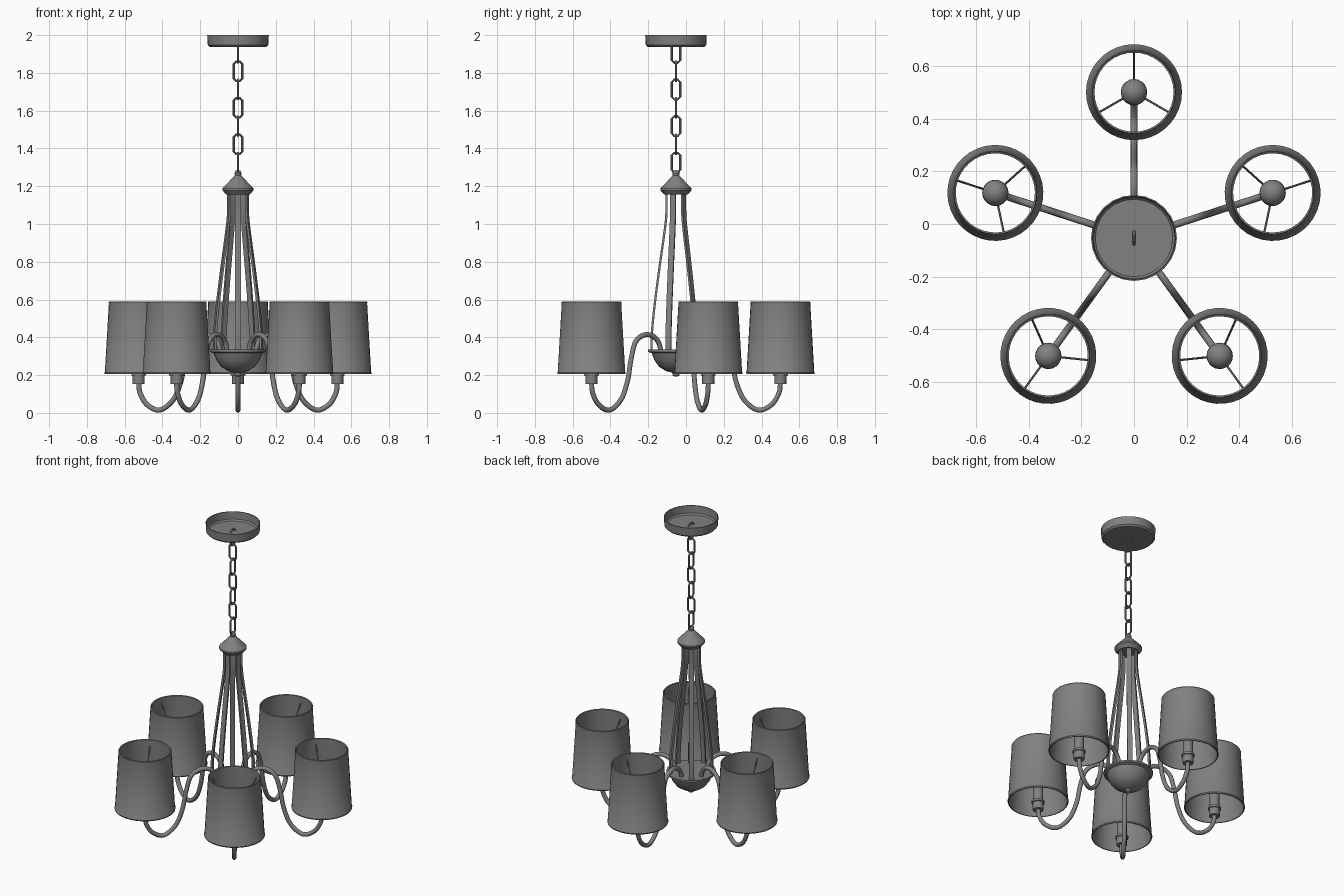
import bpy, bmesh, math
from mathutils import Vector, Matrix

cube = bpy.data.objects.get("Cube")
if cube:
    bpy.data.objects.remove(cube)

CY = -0.053           # hub position on y
REACH = 0.553         # hub to lamp distance
HUB = Matrix.Translation((0, CY, 0))

grey = bpy.data.materials.new("warm grey metal")
grey.use_nodes = True
COLOUR = (0.22, 0.22, 0.22, 1)
grey.diffuse_color = COLOUR
grey.node_tree.nodes["Principled BSDF"].inputs["Base Color"].default_value = COLOUR


def finish(name, bm, matrix, angle=35):
    bmesh.ops.remove_doubles(bm, verts=bm.verts, dist=1e-5)
    bmesh.ops.recalc_face_normals(bm, faces=bm.faces)
    mesh = bpy.data.meshes.new(name)
    bm.to_mesh(mesh)
    bm.free()
    mesh.materials.append(grey)
    obj = bpy.data.objects.new(name, mesh)
    bpy.context.collection.objects.link(obj)
    obj.matrix_world = matrix
    bpy.ops.object.select_all(action='DESELECT')
    bpy.context.view_layer.objects.active = obj
    obj.select_set(True)
    bpy.ops.object.shade_smooth_by_angle(angle=math.radians(angle))
    return obj


def skin(bm, rings, closed_rings, closed_section):
    """Join neighbouring rings of points with faces."""
    rows = [[bm.verts.new(p) for p in ring] for ring in rings]
    count, n = len(rows), len(rows[0])
    for i in range(count if closed_rings else count - 1):
        a, b = rows[i], rows[(i + 1) % count]
        for j in range(n if closed_section else n - 1):
            k = (j + 1) % n
            bm.faces.new((a[j], a[k], b[k], b[j]))
    return rows


def lathe(name, profile, matrix=HUB, sides=32, hollow=False):
    """Revolve (radius, z) points; hollow closes the profile into a loop."""
    bm = bmesh.new()
    rings = []
    for i in range(sides):
        a = math.tau * i / sides
        rings.append([(r * math.cos(a), r * math.sin(a), z) for r, z in profile])
    skin(bm, rings, True, hollow)
    bmesh.ops.dissolve_degenerate(bm, dist=1e-6, edges=bm.edges)
    return finish(name, bm, matrix)


def sweep(name, path, section, matrix=HUB, closed=False):
    """Sweep a (sideways, normal) section along (x, z) points."""
    bm = bmesh.new()
    pts = [Vector((x, 0, z)) for x, z in path]
    n, rings = len(pts), []
    for i, p in enumerate(pts):
        before = pts[i - 1] if closed or i else p
        after = pts[(i + 1) % n] if closed or i < n - 1 else p
        t = (after - before).normalized()
        normal = Vector((-t.z, 0, t.x))
        rings.append([p + normal * v + Vector((0, u, 0)) for u, v in section])
    rows = skin(bm, rings, closed, True)
    if not closed:
        bm.faces.new(rows[0])
        bm.faces.new(rows[-1])
    return finish(name, bm, matrix, 40)


def smooth_path(points, steps=6):
    p = [Vector(q) for q in points]
    p = [2 * p[0] - p[1]] + p + [2 * p[-1] - p[-2]]
    out = []
    for a, b, c, d in zip(p, p[1:], p[2:], p[3:]):
        for s in range(steps):
            t = s / steps
            out.append(0.5 * (2 * b + (c - a) * t + (2 * a - 5 * b + 4 * c - d) * t * t
                              + (3 * b - a - 3 * c + d) * t ** 3))
    return out + [p[-2]]


def round_section(radius, sides=10):
    return [(radius * math.cos(math.tau * i / sides), radius * math.sin(math.tau * i / sides))
            for i in range(sides)]


def turn(degrees):
    return Matrix.Rotation(math.radians(degrees), 4, 'Z')


# Ceiling canopy: open dish
lathe("ceiling_canopy", [(0, 1.938), (0.15, 1.938), (0.16, 1.948), (0.163, 2.0),
                         (0.158, 2.0), (0.155, 1.952), (0.147, 1.943), (0, 1.943)], sides=24)

# Chain of alternating links
half_w, half_h, cut = 0.023, 0.052, 0.014
link = [(half_w, half_h - cut), (half_w - cut, half_h), (cut - half_w, half_h),
        (-half_w, half_h - cut), (-half_w, cut - half_h), (cut - half_w, -half_h),
        (half_w - cut, -half_h), (half_w, cut - half_h)]
for i in range(7):
    z = 1.325 + i * 0.0968
    sweep(f"chain_link_{i + 1}", link, round_section(0.006, 8),
          Matrix.Translation((0, CY, z)) @ turn(0 if i % 2 else 90), closed=True)

# Cone cap under the chain, bowl and finial at the bottom
lathe("cone_cap", [(0, 1.285), (0.012, 1.283), (0.019, 1.27), (0.017, 1.257), (0.026, 1.248),
                   (0.082, 1.188), (0.082, 1.178), (0.064, 1.157), (0, 1.157)])
lathe("bowl", [(0, 0.335), (0.147, 0.335), (0.147, 0.323), (0.128, 0.316), (0.115, 0.28),
               (0.09, 0.245), (0.055, 0.222), (0.018, 0.212), (0.018, 0.198), (0.01, 0.193),
               (0, 0.192)])

# Flat curved stays between cap and bowl
stay = smooth_path([(0.05, 1.165), (0.051, 1.05), (0.062, 0.95), (0.086, 0.78),
                    (0.112, 0.58), (0.127, 0.43), (0.13, 0.33)], 4)
flat = [(0.015, 0.006), (-0.015, 0.006), (-0.015, -0.006), (0.015, -0.006)]
arm = smooth_path([(0.098, 0.325), (0.115, 0.375), (0.155, 0.408), (0.21, 0.412), (0.265, 0.375),
                   (0.295, 0.28), (0.317, 0.17), (0.36, 0.07), (0.435, 0.015), (0.505, 0.043),
                   (0.545, 0.105), (REACH, 0.165)])
shade = [(0.18, 0.207), (0.182, 0.214), (0.179, 0.218), (0.158, 0.578), (0.159, 0.586),
         (0.156, 0.591), (0.15, 0.588), (0.15, 0.578), (0.174, 0.218), (0.174, 0.207)]
bulb = [(0.05 * math.sin(math.pi * i / 12), 0.43 - 0.05 * math.cos(math.pi * i / 12))
        for i in range(13)]

for i in range(5):
    angle = 18 + 72 * i
    sweep(f"stay_{i + 1}", stay, flat, HUB @ turn(angle + 36))
    sweep(f"arm_{i + 1}", arm, round_section(0.0135), HUB @ turn(angle))

    # Lamp: socket, bulb, shade and its three support wires
    lamp = HUB @ turn(angle) @ Matrix.Translation((REACH, 0, 0))
    lathe(f"socket_{i + 1}", [(0, 0.152), (0.032, 0.152), (0.032, 0.198), (0.039, 0.198),
                              (0.039, 0.212), (0.03, 0.212), (0.03, 0.39), (0, 0.39)], lamp, 20)
    lathe(f"bulb_{i + 1}", bulb, lamp, 20)
    lathe(f"shade_{i + 1}", shade, lamp, 36, hollow=True)
    for k in range(3):
        sweep(f"shade_wire_{i + 1}_{k + 1}", [(0.025, 0.375), (0.154, 0.55)],
              round_section(0.004, 6), lamp @ turn(120 * k))
